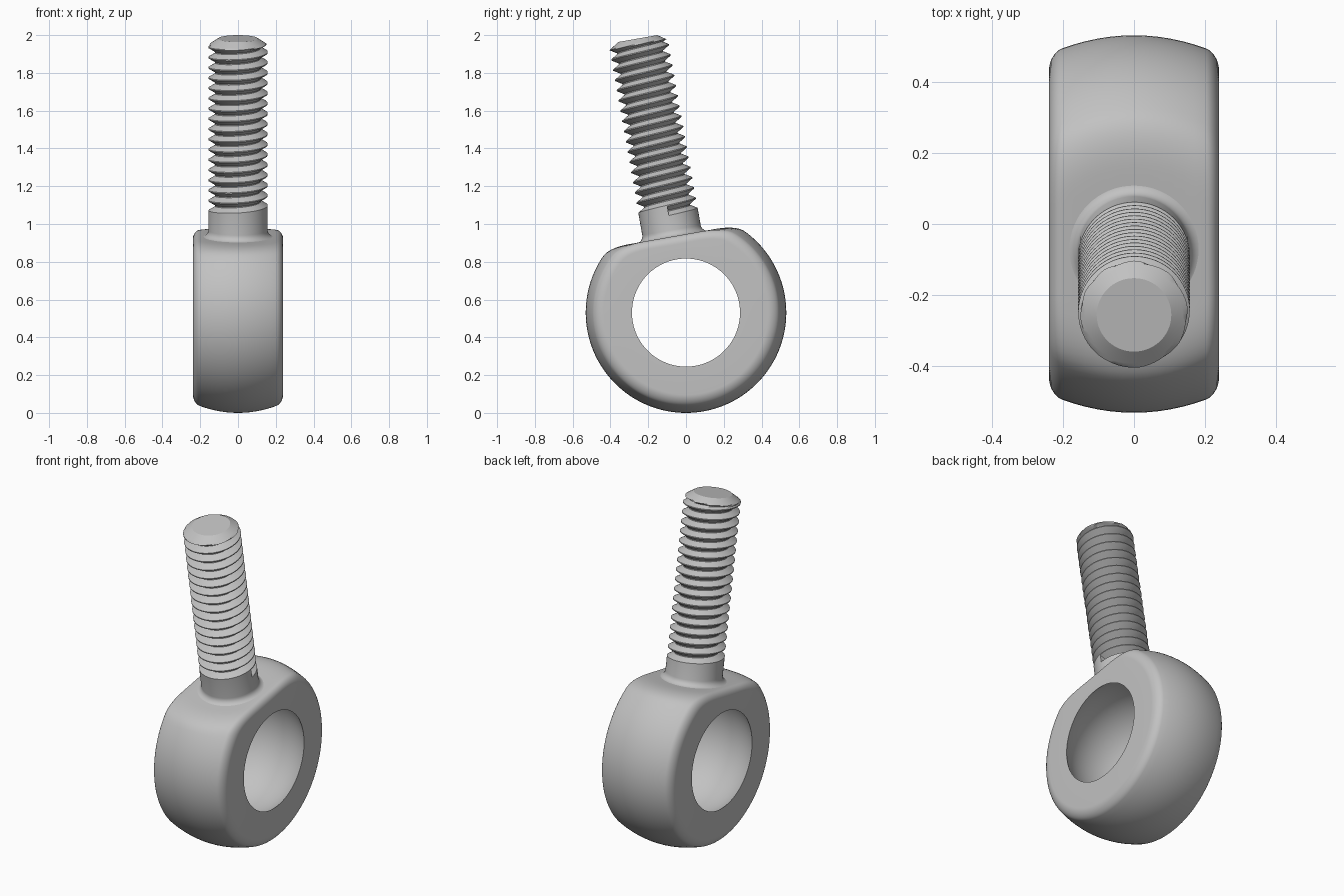
import bpy, bmesh
from math import sin, cos, pi, tau, radians, sqrt
from mathutils import Matrix

cube = bpy.data.objects.get("Cube")
if cube:
    bpy.data.objects.remove(cube)

steel = bpy.data.materials.new("steel_grey")
steel.use_nodes = True
GREY = (0.54, 0.54, 0.54, 1)
steel.diffuse_color = GREY
steel.node_tree.nodes["Principled BSDF"].inputs["Base Color"].default_value = GREY

# Both parts are built about the ring centre, then tilted forward and raised
PLACE = Matrix.Translation((0, 0, 0.531)) @ Matrix.Rotation(radians(10), 4, 'X')
FLAT = 0.409      # height of the flat seat above the ring centre


def finish(bm, name):
    bmesh.ops.remove_doubles(bm, verts=bm.verts, dist=1e-5)
    bmesh.ops.recalc_face_normals(bm, faces=bm.faces)
    mesh = bpy.data.meshes.new(name)
    bm.to_mesh(mesh)
    bm.free()
    mesh.materials.append(steel)
    obj = bpy.data.objects.new(name, mesh)
    obj.matrix_world = PLACE
    bpy.context.collection.objects.link(obj)
    bpy.ops.object.select_all(action='DESELECT')
    obj.select_set(True)
    bpy.context.view_layer.objects.active = obj
    bpy.ops.object.shade_smooth_by_angle(angle=radians(30))


def skin(bm, columns):
    for a, b in zip(columns, columns[1:]):
        for i in range(len(a) - 1):
            bm.faces.new((a[i], b[i], b[i + 1], a[i + 1]))


# Eye ring: crowned rim with rounded edges, a blended flat seat and a spherical bore
HALF, EDGE_X, EDGE_R, BORE, RIM = 0.239, 0.036, 0.045, 0.286, 0.531


def rim_radius(theta, x):
    crown = RIM - 0.036 * (x / 0.2) ** 2
    c = cos(theta)
    if c < 0.3:
        return crown
    seat = FLAT / c
    k = 0.06
    h = max(k - abs(crown - seat), 0) / k
    return min(crown, seat) - h * h * k / 4


section = [(-HALF + EDGE_X * (1 - cos(a)), EDGE_R * (1 - sin(a)))
           for a in (i * pi / 16 for i in range(8))]
section += [(-(HALF - EDGE_X) * (1 - i / 6), 0) for i in range(7)]
section += [(-x, d) for x, d in reversed(section[:-1])]

BALL = sqrt(HALF ** 2 + BORE ** 2)
half_angle = pi / 2 - sqrt(0)
bore = []
for i in range(17):
    x = HALF * (1 - i / 8)
    bore.append((x, sqrt(BALL ** 2 - x ** 2)))

bm = bmesh.new()
columns = []
STEPS = 144
for j in range(STEPS + 1):
    t = tau * j / STEPS
    ring = [bore[-1]] + [(x, rim_radius(t, x) - d) for x, d in section] + bore
    columns.append([bm.verts.new((x, r * sin(t), r * cos(t))) for x, r in ring])
skin(bm, columns)
finish(bm, "eye_ring")

# Threaded shank: flared collar, helical groove with an abrupt start, chamfered tip
MAJOR, MINOR, TIP_R = 0.157, 0.121, 0.105
START, TIP, PITCH, ROWS = 0.522, 1.473, 0.055, 10
FLARE, SIDES = 0.036, 64


def groove_depth(u):
    u %= 1
    if u < 0.4:
        f = u / 0.4
    elif u < 0.5:
        f = 1
    else:
        f = max(0, 1 - (u - 0.5) / 0.4)
    return (MAJOR - MINOR) * f


def thread_radius(u, h):
    fade = min(1, max(0, (TIP - 0.028 - h) / 0.012))   # groove runs out below the tip
    return min(MAJOR - groove_depth(u) * fade, TIP_R + (TIP - h) * 1.5)


collar = [(FLAT - 0.002 + FLARE * (1 - cos(a)), MAJOR + FLARE * (1 - sin(a)))
          for a in (i * pi / 12 for i in range(7))]
turns = int((TIP - START) / PITCH) + 2

bm = bmesh.new()
columns = []
for j in range(SIDES + 1):
    t = tau * j / SIDES
    rows = list(collar)
    for k in range(turns * ROWS):
        h = min(TIP, START + PITCH * (k / ROWS + j / SIDES))
        rows.append((h, thread_radius(k / ROWS, h)))
    columns.append([bm.verts.new((r * cos(t), r * sin(t), h)) for h, r in rows])
skin(bm, columns)
first = len(collar)
bm.faces.new(columns[0][first:first + ROWS + 1])     # groove start wall
bm.faces.new([c[-1] for c in columns[:-1]])          # tip disc
finish(bm, "threaded_shank")
